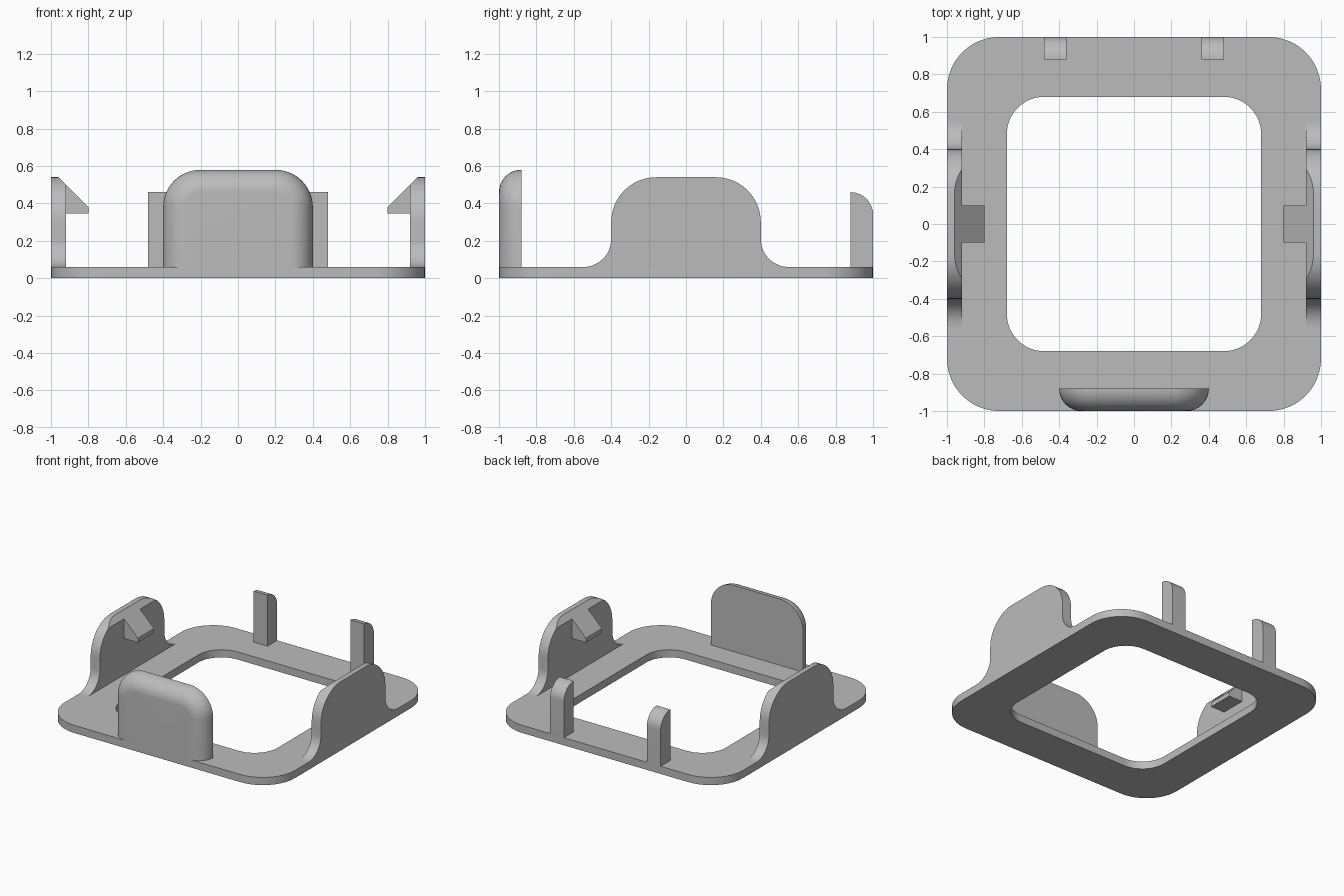
import bpy, bmesh
from math import sin, cos, pi, radians
from mathutils import Vector

cube = bpy.data.objects.get("Cube")
if cube:
    bpy.data.objects.remove(cube, do_unlink=True)

grey = bpy.data.materials.new("plain grey")
grey.use_nodes = True
COLOUR = (0.5, 0.5, 0.5, 1)
grey.diffuse_color = COLOUR
grey.node_tree.nodes["Principled BSDF"].inputs["Base Color"].default_value = COLOUR

BASE_TOP = 0.06


def arc(cx, cy, r, start, end, steps=12):
    """Points on a circular arc, angles in degrees."""
    angles = [radians(start + (end - start) * i / steps) for i in range(steps + 1)]
    return [(cx + r * cos(a), cy + r * sin(a)) for a in angles]


def loft(name, rings, cyclic=False, cut=None, mirror=False):
    """Skin rings of equal length; close into a loop or cap both ends."""
    bm = bmesh.new()
    loops = [[bm.verts.new(p) for p in ring] for ring in rings]
    pairs = list(zip(loops, loops[1:]))
    if cyclic:
        pairs.append((loops[-1], loops[0]))
    else:
        bm.faces.new(loops[0])
        bm.faces.new(loops[-1])
    n = len(loops[0])
    for a, b in pairs:
        for i in range(n):
            j = (i + 1) % n
            bm.faces.new((a[i], a[j], b[j], b[i]))
    if cut:
        point, normal = cut
        geom = bm.verts[:] + bm.edges[:] + bm.faces[:]
        result = bmesh.ops.bisect_plane(bm, geom=geom, plane_co=point,
                                        plane_no=normal, clear_outer=True)
        edges = [e for e in result["geom_cut"] if isinstance(e, bmesh.types.BMEdge)]
        bmesh.ops.holes_fill(bm, edges=edges)
    bmesh.ops.recalc_face_normals(bm, faces=bm.faces[:])
    mesh = bpy.data.meshes.new(name)
    bm.to_mesh(mesh)
    bm.free()
    mesh.materials.append(grey)
    obj = bpy.data.objects.new(name, mesh)
    bpy.context.collection.objects.link(obj)
    if mirror:
        obj.modifiers.new("Mirror", "MIRROR").use_mirror_merge = False
    bpy.ops.object.select_all(action="DESELECT")
    obj.select_set(True)
    bpy.context.view_layer.objects.active = obj
    bpy.ops.object.shade_smooth_by_angle(angle=radians(30))
    return obj


def rounded_square(half, r, z):
    c = half - r
    pts = []
    for i, (sx, sy) in enumerate(((1, 1), (-1, 1), (-1, -1), (1, -1))):
        pts += arc(sx * c, sy * c, r, 90 * i, 90 * i + 90)
    return [Vector((x, y, z)) for x, y in pts]


def extrude_x(profile, x0, x1):
    return [[Vector((x, y, z)) for y, z in profile] for x in (x0, x1)]


# Base frame with a rounded opening
loft("base_frame", [rounded_square(1, 0.28, 0), rounded_square(1, 0.28, BASE_TOP),
                    rounded_square(0.68, 0.2, BASE_TOP), rounded_square(0.68, 0.2, 0)],
     cyclic=True)

# Side arms: flared foot, round shoulders, sloped inner top edge
half_arm = arc(0.55, 0.21, 0.15, 270, 180) + arc(0.16, 0.30, 0.24, 0, 90)
arm = half_arm + [(-y, z) for y, z in reversed(half_arm)]
loft("side_arms", extrude_x(arm, 0.92, 1.0),
     cut=(Vector((0.96, 0, 0.54)), Vector((-1, 0, 1))), mirror=True)

# Snap hooks on the inner faces of the arms
hook = [(0.92, 0.50), (0.80, 0.38), (0.80, 0.345), (0.92, 0.345)]
loft("snap_hooks", [[Vector((x, y, z)) for x, z in hook] for y in (-0.1, 0.1)],
     mirror=True)

# Back posts with a rounded outer top
post = [(0.88, BASE_TOP), (1.0, BASE_TOP)] + arc(0.88, 0.34, 0.12, 0, 90)
loft("back_posts", extrude_x(post, 0.36, 0.48), mirror=True)


# Front tab: flat inside, its outer edge rolled over
def tab_ring(angle):
    inset = 0.12 * (1 - cos(angle))
    y = -0.88 - 0.12 * sin(angle)
    r = 0.2 - inset
    pts = [(0.4 - inset, BASE_TOP)] + arc(0.2, 0.38, r, 0, 90)
    pts += [(-x, z) for x, z in reversed(pts)]
    return [Vector((x, y, z)) for x, z in pts]


loft("front_tab", [tab_ring(pi / 2 * i / 12) for i in range(13)])
